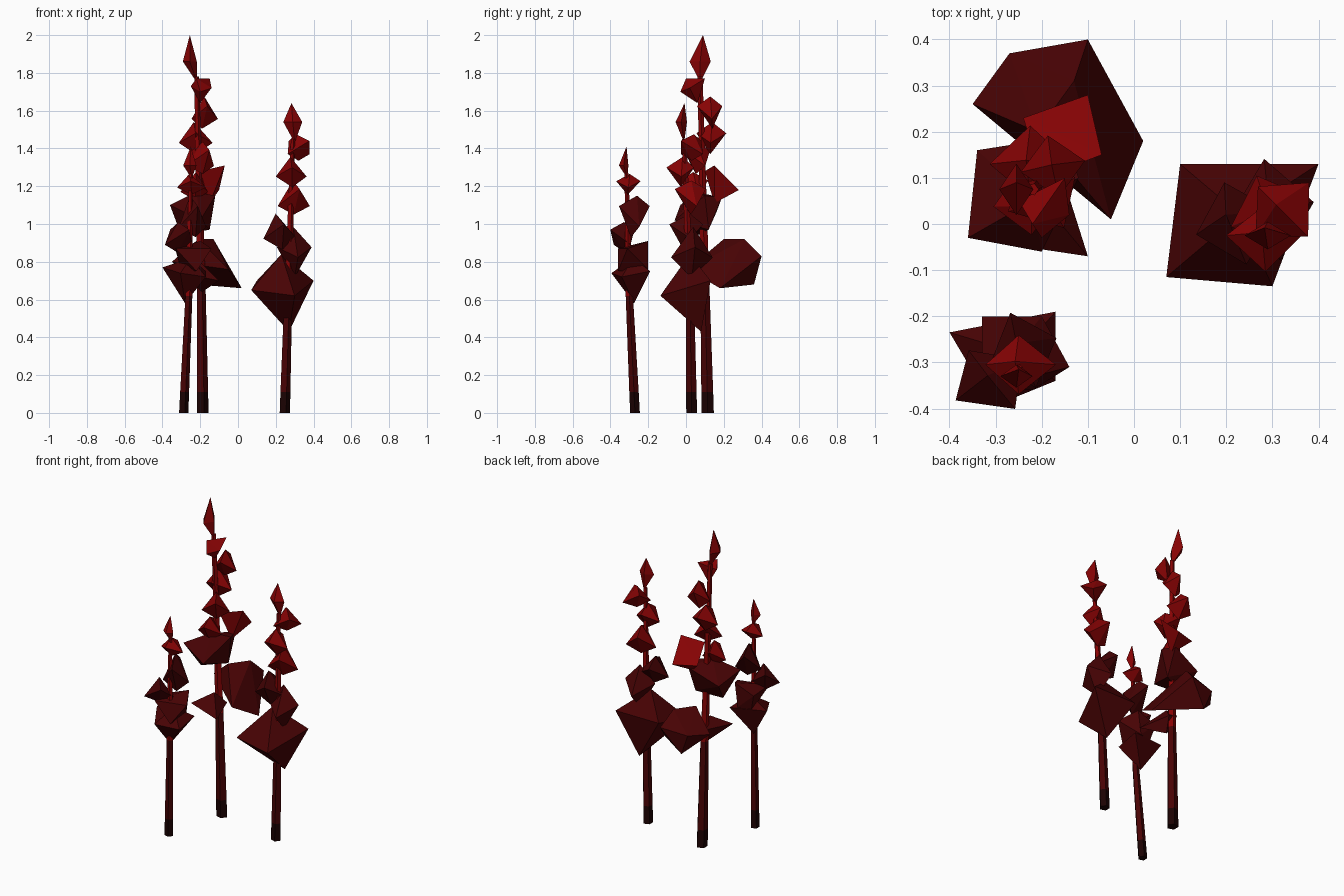
import bpy
import bmesh
import math
import random
from mathutils import Vector

random.seed(4)

cube = bpy.data.objects.get("Cube")
if cube:
    bpy.data.objects.remove(cube, do_unlink=True)


def make_material(name, colour):
    material = bpy.data.materials.new(name)
    material.use_nodes = True
    rgba = (*colour, 1.0)
    material.diffuse_color = rgba
    shader = material.node_tree.nodes["Principled BSDF"]
    shader.inputs["Base Color"].default_value = rgba
    shader.inputs["Roughness"].default_value = 1.0
    shader.inputs["Specular IOR Level"].default_value = 0.0
    return material


charred = make_material("charred stem", (0.011, 0.0005, 0.0005))
maroon = make_material("maroon", (0.064, 0.0008, 0.0012))
red = make_material("deep red", (0.24, 0.0008, 0.0012))


def finish(name, bm, materials):
    """Turn a bmesh into a flat-shaded object."""
    bmesh.ops.recalc_face_normals(bm, faces=bm.faces)
    mesh = bpy.data.meshes.new(name)
    bm.to_mesh(mesh)
    bm.free()
    for material in materials:
        mesh.materials.append(material)
    obj = bpy.data.objects.new(name, mesh)
    bpy.context.scene.collection.objects.link(obj)
    return obj


def shard(name, points, material):
    """Faceted bud wrapped around a handful of corner points."""
    bm = bmesh.new()
    corners = [bm.verts.new(point) for point in points]
    bmesh.ops.convex_hull(bm, input=corners)
    return finish(name, bm, [material])


def bud(name, centre, size, turn, skew, material):
    """Irregular octahedron: four corners between two off-centre tips."""
    centre = Vector(centre)
    width, depth, height = (value / 2 for value in size)
    points = []
    for corner in range(4):
        angle = math.radians(turn) + corner * math.pi / 2
        lift = skew * (1 if corner % 2 else -1) * height
        reach = random.uniform(0.95, 1.15)
        points.append(centre + Vector((width * reach * math.cos(angle),
                                       depth * reach * math.sin(angle), lift)))
    for end in (-1, 1):
        drift = random.uniform(-0.25, 0.25)
        points.append(centre + Vector((width * drift, -depth * drift, height * end)))
    return shard(name, points, material)


def stem(name, base, knee, top, radius, sides=5):
    """Tapered leaning stalk: charred foot, maroon shaft, red upper part."""
    base, knee, top = Vector(base), Vector(knee), Vector(top)
    foot = base.lerp(knee, 0.11 / knee.z)
    bm = bmesh.new()
    rings = []
    for point, scale in ((base, 1.0), (foot, 0.97), (knee, 0.75), (top, 0.4)):
        ring = []
        for side in range(sides):
            angle = math.tau * side / sides
            offset = Vector((math.cos(angle), math.sin(angle), 0)) * radius * scale
            ring.append(bm.verts.new(point + offset))
        rings.append(ring)
    for level in range(len(rings) - 1):
        lower, upper = rings[level], rings[level + 1]
        for side in range(sides):
            after = (side + 1) % sides
            face = bm.faces.new((lower[side], lower[after], upper[after], upper[side]))
            face.material_index = level
    bm.faces.new(rings[0])
    cap = bm.faces.new(rings[-1])
    cap.material_index = len(rings) - 2
    return finish(name, bm, [charred, maroon, red])


def tip(name, bottom, middle, point, width, depth):
    """Slender pointed bud that ends a stalk."""
    middle = Vector(middle)
    sides = [middle + Vector(offset) for offset in
             ((width, 0, 0), (-width, 0, 0), (0, depth, 0), (0, -depth, 0))]
    return shard(name, [bottom, point] + sides, red)


def cluster(name, rows, material):
    for number, (centre, size, turn, skew) in enumerate(rows, 1):
        bud(f"{name}_{number}", centre, size, turn, skew, material)


# Tall rear stalk
stem("tall_stem", (-.19, .115, 0), (-.197, .1, .66), (-.22, .075, 1.78), .034)
tip("tall_tip", (-.218, .075, 1.75), (-.255, .075, 1.86), (-.255, .09, 2), .037, .056)
shard("tall_red_top_bud", [
    (-.22, 0, 1.77), (-.15, .1, 1.77), (-.25, .05, 1.73),
    (-.14, .02, 1.72), (-.2, .06, 1.64), (-.2, -.03, 1.7)], red)
cluster("tall_red_bud", [
    ((-.175, .125, 1.59), (.14, .14, .17), 10, .4),
    ((-.225, .13, 1.455), (.16, .15, .17), 0, .3),
    ((-.2, .065, 1.35), (.17, .15, .17), 30, .5),
    ((-.235, .05, 1.2), (.14, .14, .15), 10, .4),
], red)
shard("tall_red_wide_bud", [
    (-.24, .23, 1.19), (-.1, .28, 1.18), (-.07, .15, 1.31),
    (-.2, .1, 1.28), (-.15, .15, 1.11)], red)
shard("tall_maroon_bud", [
    (-.34, .16, 1.06), (-.36, -.03, 1.1), (-.2, -.06, 1.02), (-.22, .05, 1.17),
    (-.12, .1, 1.15), (-.15, .19, 1.14), (-.15, .12, .97), (-.3, .06, .94)], maroon)
shard("tall_low_bud", [
    (-.3, -.04, .74), (-.1, -.07, .7), (-.16, .12, .72),
    (-.22, .12, .74), (-.2, .05, .8), (-.19, .06, .64)], maroon)
shard("tall_rear_bud", [
    (-.35, .26, .8), (-.27, .37, .81), (-.22, .36, .68), (-.1, .4, .83),
    (.02, .18, .66), (-.05, .01, .76), (-.13, .31, .92), (-.21, .2, .92)], maroon)

# Left stalk
stem("left_stem", (.245, .03, 0), (.265, .02, .66), (.29, -.01, 1.45), .03)
tip("left_tip", (.3, -.01, 1.43), (.29, -.025, 1.54), (.283, -.008, 1.64), .05, .03)
cluster("left_red_bud", [
    ((.32, .03, 1.405), (.15, .15, .14), 45, .5),
    ((.285, -.025, 1.275), (.15, .14, .16), 0, .3),
    ((.295, .025, 1.14), (.16, .16, .18), 20, .5),
], red)
cluster("left_maroon_bud", [
    ((.22, .0, .96), (.18, .18, .19), 15, .4),
    ((.3, .03, .85), (.19, .21, .27), 10, -.2),
], maroon)
shard("left_large_bud", [
    (.07, -.115, .65), (.3, -.135, .62), (.4, .13, .7),
    (.1, .13, .7), (.23, .02, .84), (.27, .08, .43)], maroon)

# Short front stalk
stem("short_stem", (-.29, -.27, 0), (-.262, -.3, .62), (-.25, -.315, 1.27), .027)
tip("short_tip", (-.245, -.31, 1.24), (-.255, -.33, 1.31), (-.25, -.315, 1.41), .035, .025)
cluster("short_red_bud", [
    ((-.25, -.305, 1.21), (.14, .13, .11), 0, .3),
], red)
cluster("short_maroon_bud", [
    ((-.24, -.275, 1.04), (.15, .16, .22), 20, .5),
    ((-.31, -.335, .93), (.17, .15, .16), 35, .5),
], maroon)
shard("short_middle_bud", [
    (-.14, -.31, .87), (-.2, -.2, .91), (-.33, -.2, .86), (-.33, -.36, .87),
    (-.22, -.36, .75), (-.3, -.22, .75), (-.22, -.2, .76)], maroon)
shard("short_low_bud", [
    (-.4, -.235, .77), (-.305, -.395, .74), (-.17, -.34, .72),
    (-.17, -.19, .75), (-.25, -.28, .82), (-.28, -.275, .58)], maroon)
